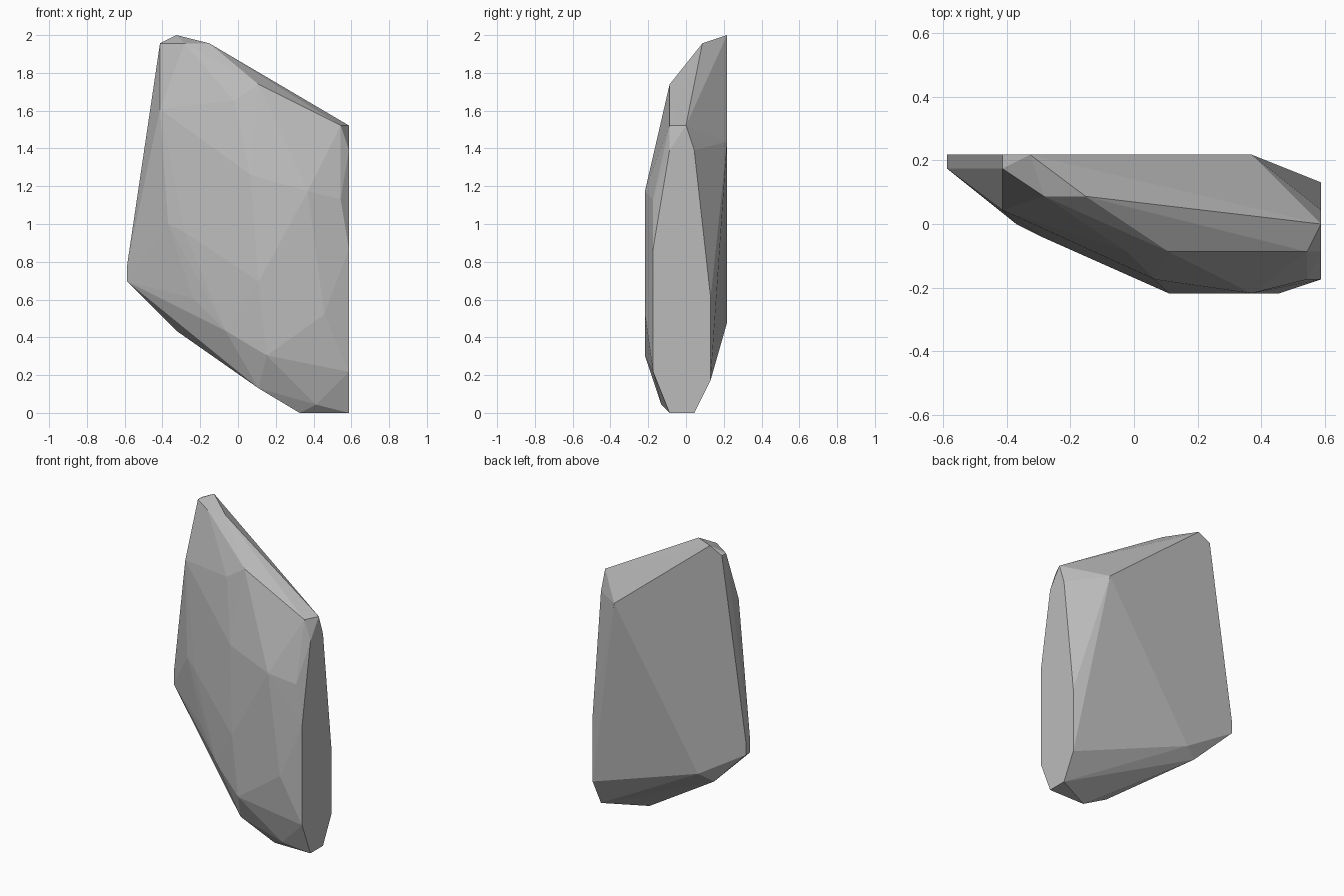
import bpy
import bmesh

if "Cube" in bpy.data.objects:
    bpy.data.objects.remove(bpy.data.objects["Cube"], do_unlink=True)

# The stone is laid out on a whole-number lattice, 46 steps tall
HEIGHT_STEPS = 46
STEP = 2 / HEIGHT_STEPS
WIDTH_STEPS = 27


def lattice_point(across, depth, height):
    """Convert lattice steps to model units, centred across the width."""
    return ((across - WIDTH_STEPS / 2) * STEP, depth * STEP, height * STEP)


def make_material(name, value):
    material = bpy.data.materials.new(name)
    material.use_nodes = True
    colour = (value, value, value, 1)
    material.diffuse_color = colour
    shader = next(n for n in material.node_tree.nodes if n.type == "BSDF_PRINCIPLED")
    shader.inputs["Base Color"].default_value = colour
    return material


def make_hull(name, corners, material):
    """Wrap the corner points in one convex, flat-shaded shell."""
    shell = bmesh.new()
    for corner in corners:
        shell.verts.new(lattice_point(*corner))
    result = bmesh.ops.convex_hull(shell, input=shell.verts[:])
    unused = {e for e in result["geom_interior"] + result["geom_unused"]
              if isinstance(e, bmesh.types.BMVert)}
    bmesh.ops.delete(shell, geom=list(unused), context="VERTS")
    bmesh.ops.dissolve_limit(shell, angle_limit=0.002,
                             verts=shell.verts[:], edges=shell.edges[:])
    bmesh.ops.recalc_face_normals(shell, faces=shell.faces[:])
    mesh = bpy.data.meshes.new(name)
    shell.to_mesh(mesh)
    shell.free()
    mesh.materials.append(material)
    stone = bpy.data.objects.new(name, mesh)
    bpy.context.collection.objects.link(stone)
    return stone


# Flat cut side: depth and height outline
cut_side = [(0, 35), (1, 32), (3, 14), (3, 4), (1, 0),
            (-2, 0), (-2, 1), (-4, 5), (-4, 20), (-2, 32)]

# Flat back: across and height outline
flat_back = [(0, 16), (0, 18), (4, 45), (6, 46), (22, 33), (8, 11)]

# Foremost plateau: across and height outline
front_plateau = [(16, 16), (17, 7), (24, 12), (22, 27)]

# Chipped bevels between the flat areas
top_chips = [(4, 4, 45), (7, 2, 45), (10, 2, 45), (16, -2, 40), (26, -2, 35)]
front_chips = [(13, -2, 38), (15, -4, 29), (26, -4, 26)]
thin_edge_chips = [(0, 4, 16), (0, 4, 18), (4, 1, 37), (5, 0, 23), (7, -1, 22)]
bottom_chips = [(6, 4, 10), (8, -1, 14), (12, -3, 10),
                (16, -3, 3), (23, -3, 1), (21, -2, 0)]

corners = [(WIDTH_STEPS, depth, height) for depth, height in cut_side]
corners += [(across, 5, height) for across, height in flat_back]
corners += [(across, -5, height) for across, height in front_plateau]
corners += top_chips + front_chips + thin_edge_chips + bottom_chips

make_hull("stone_slab", corners, make_material("stone grey", 0.5))
